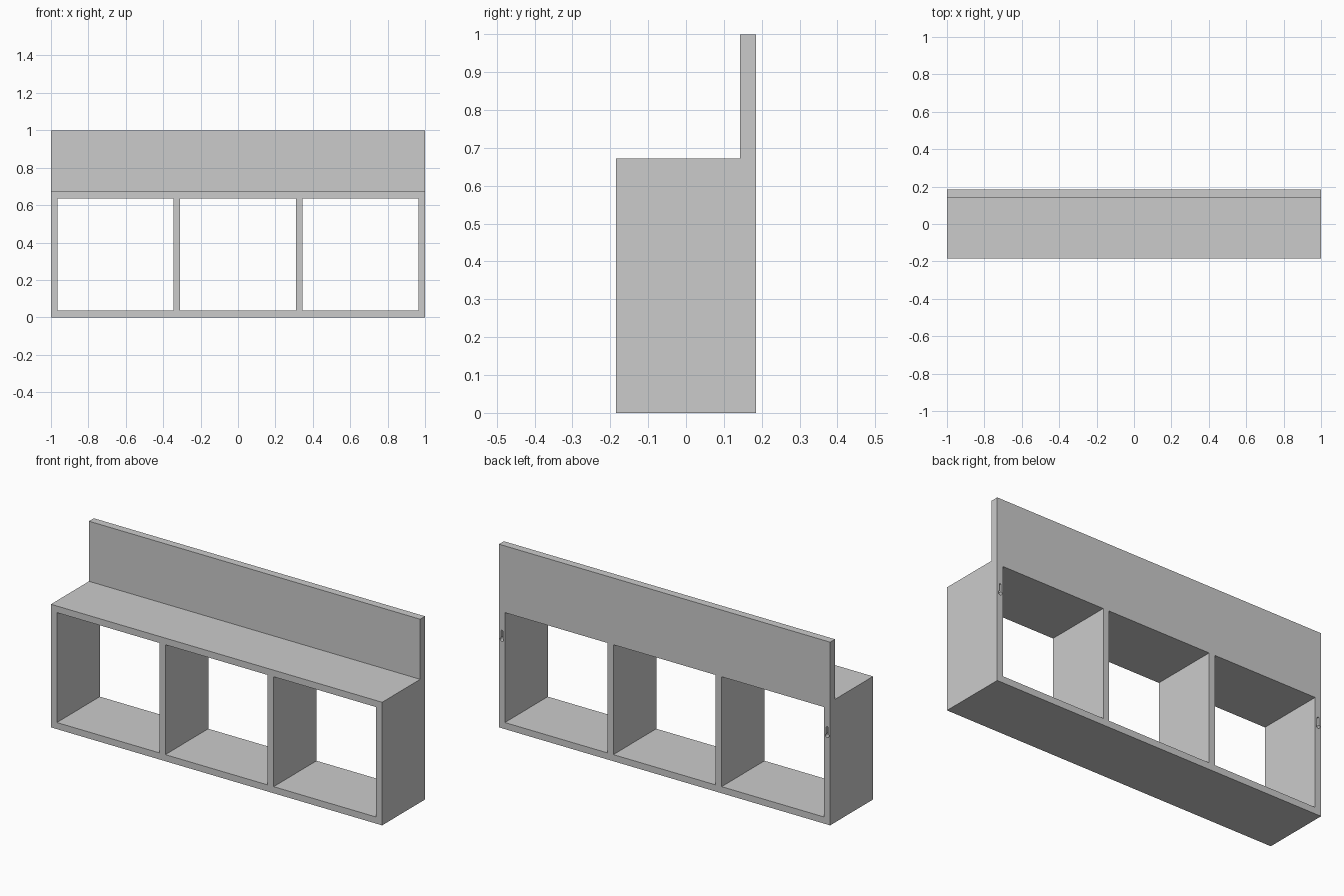
import bpy
import bmesh
from math import sin, cos, radians
from mathutils import Vector

cube = bpy.data.objects.get("Cube")
if cube:
    bpy.data.objects.remove(cube, do_unlink=True)

# Main sizes
HALF_W, HALF_D = 1.0, 0.185
BOARD = 0.036
SHELF_TOP, BACK_TOP = 0.672, 1.0
BACK_FRONT = 0.143
DIVIDER_X = 0.327

grey = bpy.data.materials.new("plain grey")
grey.use_nodes = True
colour = (0.6, 0.6, 0.6, 1)
grey.diffuse_color = colour
grey.node_tree.nodes["Principled BSDF"].inputs["Base Color"].default_value = colour


def prism(name, outline, offset):
    """Solid made by sweeping a closed outline along an offset."""
    bm = bmesh.new()
    face = bm.faces.new([bm.verts.new(p) for p in outline])
    swept = bmesh.ops.extrude_face_region(bm, geom=[face])["geom"]
    moved = [v for v in swept if isinstance(v, bmesh.types.BMVert)]
    bmesh.ops.translate(bm, verts=moved, vec=Vector(offset))
    bmesh.ops.recalc_face_normals(bm, faces=bm.faces)
    mesh = bpy.data.meshes.new(name)
    bm.to_mesh(mesh)
    bm.free()
    mesh.materials.append(grey)
    obj = bpy.data.objects.new(name, mesh)
    bpy.context.collection.objects.link(obj)
    return obj


def cut(target, cutter):
    """Subtract the cutter from the target, then discard it."""
    cutter.hide_render = True
    mod = target.modifiers.new(cutter.name, 'BOOLEAN')
    mod.operation = 'DIFFERENCE'
    mod.solver = 'EXACT'
    mod.object = cutter
    bpy.context.view_layer.objects.active = target
    bpy.ops.object.modifier_apply(modifier=mod.name)
    bpy.data.objects.remove(cutter, do_unlink=True)


def arc(x, z, radius, start, end, steps):
    """Points along an arc on the rear face."""
    angles = [radians(start + (end - start) * i / steps) for i in range(steps + 1)]
    return [(x + radius * cos(a), HALF_D + 0.01, z + radius * sin(a)) for a in angles]


# Shelf unit with its raised back, swept sideways from an L-shaped profile
profile = [(-HALF_D, 0), (HALF_D, 0), (HALF_D, BACK_TOP),
           (BACK_FRONT, BACK_TOP), (BACK_FRONT, SHELF_TOP), (-HALF_D, SHELF_TOP)]
shelf = prism("cubby_shelf", [(-HALF_W, y, z) for y, z in profile], (2 * HALF_W, 0, 0))

# Three open compartments, leaving side walls and dividers one board thick
inner, half = HALF_W - BOARD, BOARD / 2
low, high = BOARD, SHELF_TOP - BOARD
for x0, x1 in [(-inner, -DIVIDER_X - half),
               (-DIVIDER_X + half, DIVIDER_X - half),
               (DIVIDER_X + half, inner)]:
    corners = [(x0, low), (x1, low), (x1, high), (x0, high)]
    cut(shelf, prism("compartment", [(x, -0.3, z) for x, z in corners], (0, 0.6, 0)))

# Keyhole hanging slots in the rear edge of each side wall
for side in (-1, 1):
    x = side * (HALF_W - half)
    outline = arc(x, 0.485, 0.011, 120, 420, 20) + arc(x, 0.53, 0.0055, 0, 180, 10)
    cut(shelf, prism("keyhole", outline, (0, -0.035, 0)))
